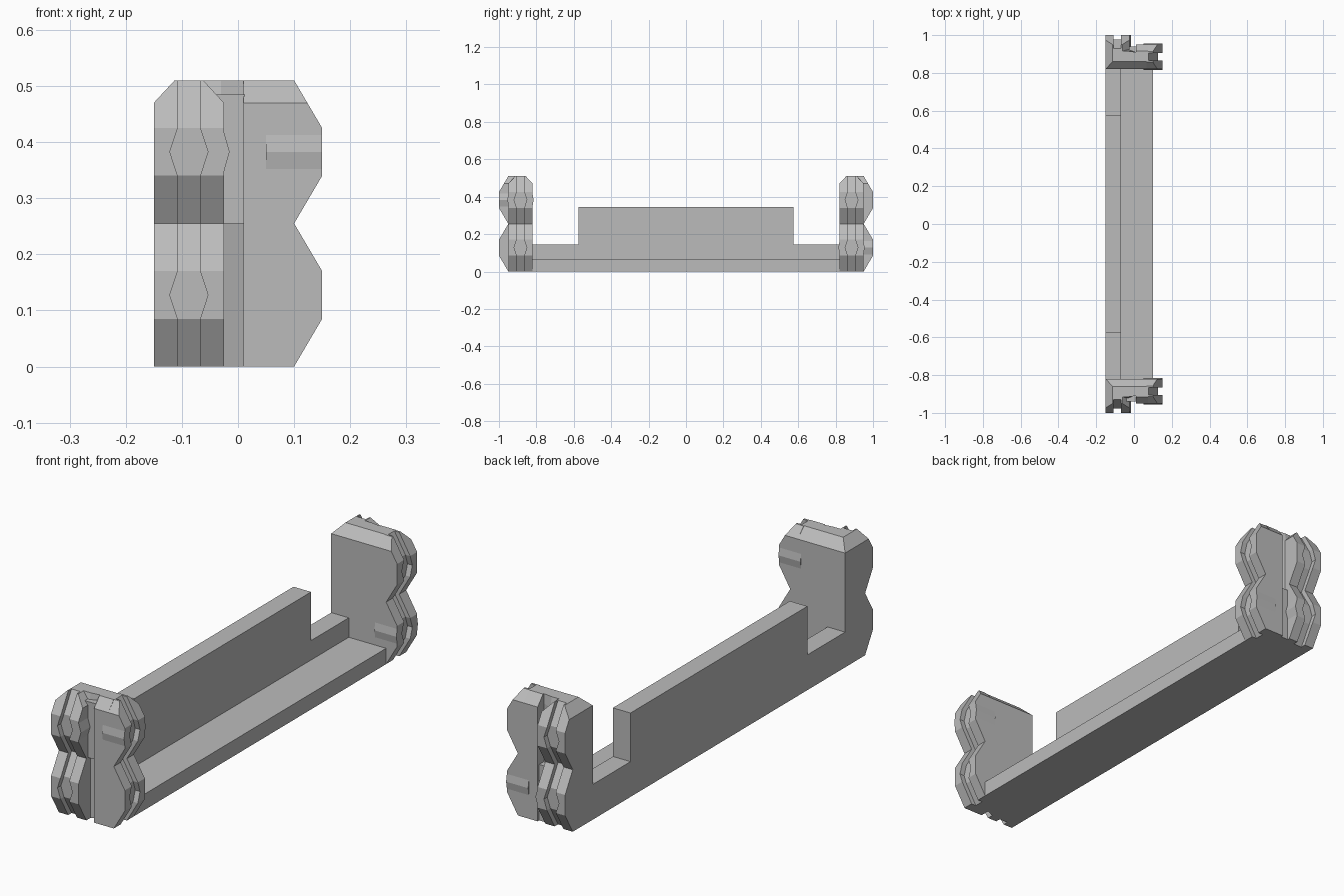
import bpy, bmesh

if "Cube" in bpy.data.objects:
    bpy.data.objects.remove(bpy.data.objects["Cube"])

grey = bpy.data.materials.new("grey")
grey.diffuse_color = (0.5, 0.5, 0.5, 1)
grey.use_nodes = True
grey.node_tree.nodes["Principled BSDF"].inputs["Base Color"].default_value = grey.diffuse_color


def loft(name, rings):
    """Solid skinned through rings holding equal numbers of points."""
    bm = bmesh.new()
    vs = [[bm.verts.new(p) for p in ring] for ring in rings]
    n = len(vs[0])
    for a, b in zip(vs, vs[1:]):
        for i in range(n):
            j = (i + 1) % n
            bm.faces.new((a[i], a[j], b[j], b[i]))
    bm.faces.new(vs[0][::-1])
    bm.faces.new(vs[-1])
    bmesh.ops.recalc_face_normals(bm, faces=bm.faces)
    me = bpy.data.meshes.new(name)
    bm.to_mesh(me)
    bm.free()
    me.materials.append(grey)
    ob = bpy.data.objects.new(name, me)
    bpy.context.collection.objects.link(ob)
    return ob


def prism_x(name, yz, x0, x1):
    return loft(name, [[(x, y, z) for y, z in yz] for x in (x0, x1)])


# tray floor and stepped back wall
prism_x("floor", [(-.83, 0), (.83, 0), (.83, .065), (-.83, .065)], -.15, .10)
prism_x("back_wall", [(-.83, 0), (.83, 0), (.83, .145), (.575, .145), (.575, .345),
                      (-.575, .345), (-.575, .145), (-.83, .145)], -.15, -.07)

CELL = .255
# height, outward bulge, channel half width
WAVE = [(0, 0, .02), (.085, .05, .02), (.1275, .05, .034), (.17, .05, .02),
        (.255, 0, .02), (.34, .05, .02), (.3825, .05, .034), (.425, .05, .02),
        (.47, .0235, .02), (.51, 0, .02)]


def clip_rings(lo, hi, base, back, place):
    """Wavy strip with a channel; place(across, out, z) gives a point."""
    mid, rings = (lo + hi) / 2, []
    for z, p, g in WAVE:
        c = .037 if z > .5 else 0
        out = base + p
        floor = out - .022
        prof = [(lo + c, back), (lo + c, out), (mid - g, out), (mid - g, floor),
                (mid + g, floor), (mid + g, out), (hi - c, out), (hi - c, back)]
        rings.append([place(a, o, z) for a, o in prof])
    return rings


def end_piece(label, s, cell):
    """End post on side s of y; cell picks the half that has the locking ridges."""
    # post body with a corner notch and chamfered top
    plan = [(-.15, .82), (.075, .82), (.075, .95), (.01, .95), (.01, .91),
            (-.03, .925), (-.15, .925)]
    rings = [[(x, s * y, z) for x, y in plan] for z in (0, .47)]
    rings.append([(max(x, -.113), s * min(max(y, .86), .915), .51) for x, y in plan])
    loft(label + "_post", rings)
    # clip strips on the side edge and on the outer face
    loft(label + "_side_clip", clip_rings(.82, .95, .10, .065,
                                          lambda a, o, z: (o, s * a, z)))
    loft(label + "_outer_clip", clip_rings(-.15, -.025, .95, .90,
                                           lambda a, o, z: (a, s * o, z)))
    # filled half of the notch
    z0, z1 = cell * CELL, cell * CELL + .23
    loft(label + "_notch_fill", [[(x, s * y, z) for x, y in
         ((-.04, .9), (.012, .9), (.012, .94), (-.04, .94))] for z in (z0, z1)])
    # locking ridges
    zc = cell * CELL + .1275
    for tag, y, h in (("outer", .948, .007), ("inner", .822, -.007)):
        prism_x(f"{label}_{tag}_ridge",
                [(s * y, zc - .0425), (s * (y + h), zc), (s * y, zc + .0425)], .05, .15)
    loft(label + "_clip_ridge", [[(-.027, s * y, zc - .0425), (-.015, s * y, zc),
                                  (-.027, s * y, zc + .0425)] for y in (.93, 1.0)])


end_piece("front", -1, 1)
end_piece("rear", 1, 0)
